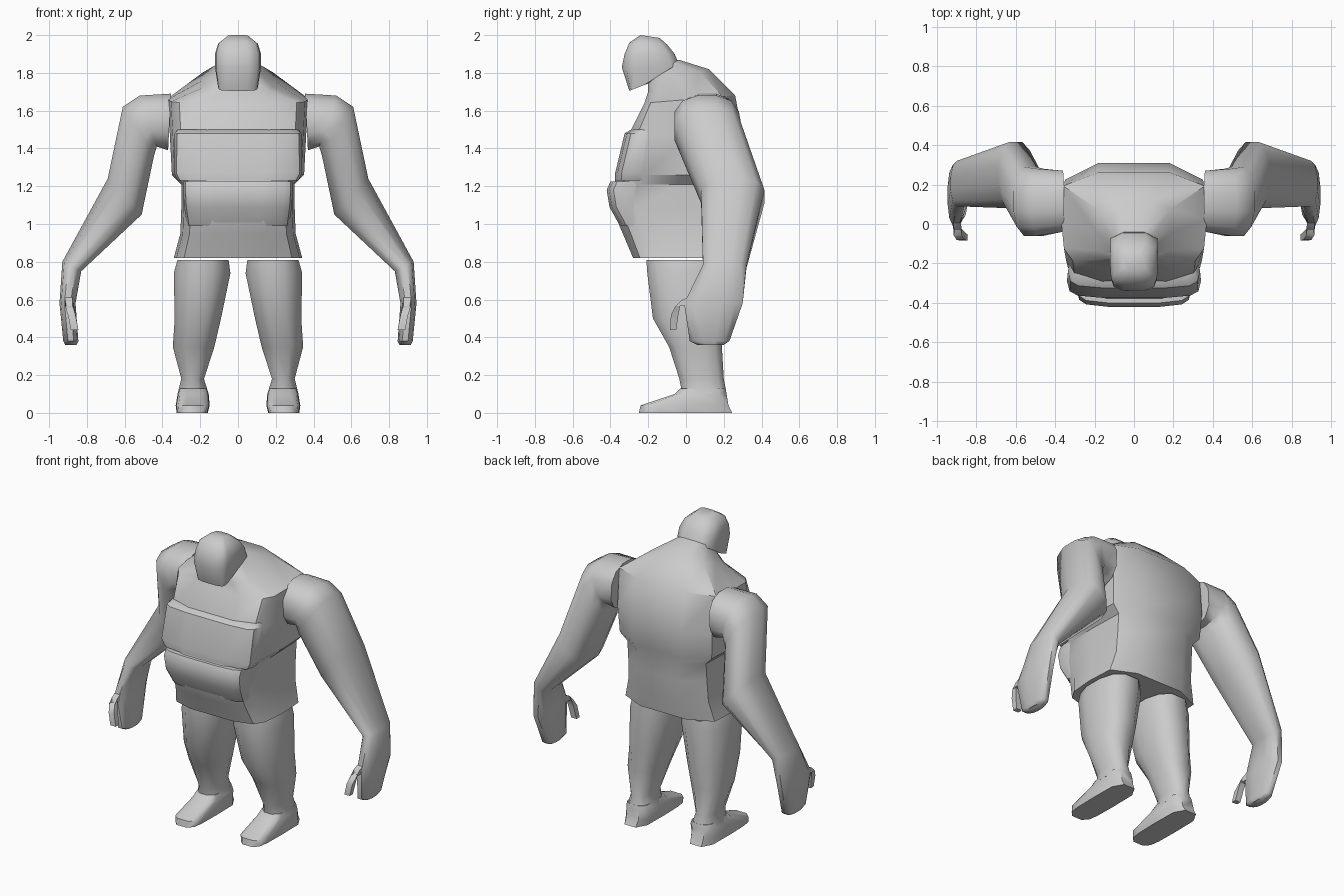
import bpy, bmesh, math
from mathutils import Vector

grey = bpy.data.materials.new("stone_grey")
grey.diffuse_color = (0.6, 0.6, 0.6, 1)

# Half cross-sections (u = side, v = back), mirrored across u
BOXY = [(0.45, -1), (0.84, -0.86), (0.96, -0.6), (1, 0), (0.97, 0.72), (0.5, 1)]
ROUND = [(0.38, -1), (0.8, -0.75), (1, -0.3), (1, 0.3), (0.8, 0.75), (0.38, 1)]


def section(half):
    return half + [(-u, v) for u, v in reversed(half)]


def loft(name, rings, angle=40):
    """Skin a list of equal-length point rings and cap both ends."""
    bm = bmesh.new()
    rows = [[bm.verts.new(p) for p in r] for r in rings]
    n = len(rows[0])
    for a, b in zip(rows, rows[1:]):
        for i in range(n):
            j = (i + 1) % n
            bm.faces.new((a[i], a[j], b[j], b[i]))
    bm.faces.new(rows[0])
    bm.faces.new(rows[-1])
    bmesh.ops.recalc_face_normals(bm, faces=bm.faces)
    mesh = bpy.data.meshes.new(name)
    bm.to_mesh(mesh)
    bm.free()
    ob = bpy.data.objects.new(name, mesh)
    bpy.context.collection.objects.link(ob)
    mesh.materials.append(grey)
    bpy.ops.object.select_all(action='DESELECT')
    ob.select_set(True)
    bpy.context.view_layer.objects.active = ob
    bpy.ops.object.shade_smooth_by_angle(angle=math.radians(angle))
    return ob


def body_ring(zf, zb, hw, yf, yb, half=BOXY):
    """Ring centred on x = 0, tilted from front height zf to back height zb."""
    return [(u * hw, (yf + yb) / 2 + v * (yb - yf) / 2,
             (zf + zb) / 2 + v * (zb - zf) / 2) for u, v in section(half)]


def limb_ring(s, outer, inner, yf, yb, half=ROUND):
    """Ring spanning an inner and outer (x, z) point, s = side sign."""
    (xo, zo), (xi, zi) = outer, inner
    return [(s * ((xo + xi) / 2 + u * (xo - xi) / 2),
             (yf + yb) / 2 + v * (yb - yf) / 2,
             (zo + zi) / 2 + u * (zo - zi) / 2) for u, v in section(half)]


# Torso from hips up to the neck
loft("torso", [body_ring(*r) for r in [
    (0.82, 0.82, 0.34, -0.28, 0.24),
    (0.95, 0.95, 0.305, -0.335, 0.27),
    (1.09, 1.09, 0.30, -0.395, 0.29),
    (1.21, 1.21, 0.30, -0.39, 0.30),
    (1.26, 1.26, 0.35, -0.35, 0.305),
    (1.48, 1.43, 0.36, -0.30, 0.31),
    (1.64, 1.68, 0.37, -0.22, 0.26),
    (1.70, 1.82, 0.19, -0.20, 0.12),
    (1.76, 1.87, 0.10, -0.20, -0.04)]])

# Chest and belly plates wrapped over the front
loft("chest_plate", [body_ring(z, z, w, yf, yf + 0.17) for z, w, yf in [
    (1.23, 0.32, -0.375), (1.27, 0.34, -0.375), (1.48, 0.335, -0.325), (1.50, 0.32, -0.29)]])
loft("belly_plate", [body_ring(z, z, w, yf, yf + 0.18) for z, w, yf in [
    (0.99, 0.27, -0.35), (1.09, 0.285, -0.405), (1.18, 0.29, -0.42), (1.225, 0.29, -0.40)]])

# Head hung forward of the shoulders
loft("head", [body_ring(*r) for r in [
    (1.705, 1.74, 0.105, -0.30, -0.21),
    (1.83, 1.83, 0.122, -0.34, -0.03),
    (1.90, 1.90, 0.122, -0.325, -0.06),
    (1.96, 1.95, 0.105, -0.30, -0.10),
    (2.0, 1.985, 0.055, -0.24, -0.14)]], 60)

for side, s in (("left", 1), ("right", -1)):
    # Arm with fist
    loft(side + "_arm", [limb_ring(s, *r) for r in [
        ((0.355, 1.69), (0.37, 1.39), -0.04, 0.27),
        ((0.52, 1.68), (0.43, 1.41), -0.06, 0.28),
        ((0.61, 1.62), (0.445, 1.36), -0.06, 0.29),
        ((0.69, 1.24), (0.51, 1.05), 0.08, 0.415),
        ((0.93, 0.80), (0.83, 0.75), 0.09, 0.32),
        ((0.945, 0.58), (0.86, 0.58), -0.01, 0.30),
        ((0.925, 0.38), (0.845, 0.38), 0.02, 0.23),
        ((0.915, 0.36), (0.855, 0.36), 0.06, 0.20)]], 50)
    # Thumb
    loft(side + "_thumb", [[(s * (x + 0.02 * a), y + 0.02 * b * ky, z + 0.02 * b * kz)
                            for a, b in ((-1, -1), (1, -1), (1, 1), (-1, 1))]
                           for x, y, z, ky, kz in [
        (0.90, 0.04, 0.60, 0.2, 1.4), (0.895, -0.04, 0.58, 0.8, 0.8),
        (0.88, -0.06, 0.52, 1, 0.2), (0.865, -0.068, 0.44, 0.8, 0)]], 60)
    # Leg with wedge foot
    loft(side + "_leg", [limb_ring(s, (xo, z), (xi, z), yf, yb) for z, xo, xi, yf, yb in [
        (0.81, 0.32, 0.05, -0.21, 0.20),
        (0.74, 0.34, 0.04, -0.205, 0.20),
        (0.50, 0.335, 0.09, -0.175, 0.20),
        (0.35, 0.345, 0.125, -0.09, 0.19),
        (0.18, 0.30, 0.18, -0.035, 0.20),
        (0.10, 0.32, 0.155, -0.02, 0.215)]], 50)
    loft(side + "_foot", [limb_ring(s, (xo, z), (xi, z), yf, yb, BOXY) for z, xo, xi, yf, yb in [
        (0.13, 0.31, 0.165, -0.03, 0.21),
        (0.10, 0.32, 0.155, -0.06, 0.215),
        (0.04, 0.33, 0.15, -0.24, 0.225),
        (0.0, 0.325, 0.16, -0.25, 0.245)]], 50)
